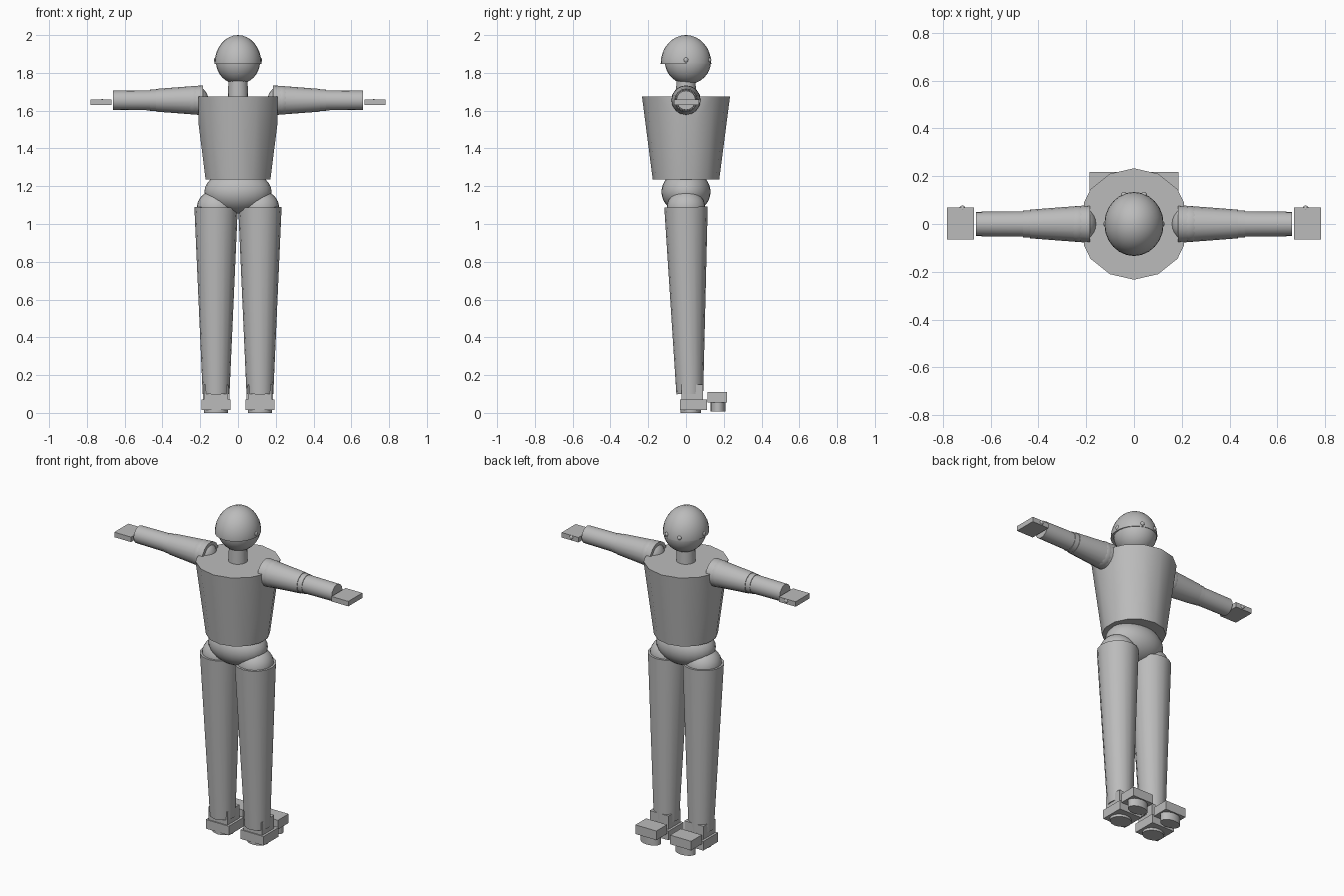
import bpy, bmesh, math
from mathutils import Vector, Matrix

cube = bpy.data.objects.get("Cube")
if cube:
    bpy.data.objects.remove(cube, do_unlink=True)

grey = bpy.data.materials.new("plain grey")
grey.use_nodes = True
grey.diffuse_color = (0.5, 0.5, 0.5, 1)
grey.node_tree.nodes["Principled BSDF"].inputs["Base Color"].default_value = grey.diffuse_color


def finish(name, bm):
    mesh = bpy.data.meshes.new(name)
    bmesh.ops.recalc_face_normals(bm, faces=bm.faces)
    bm.to_mesh(mesh)
    bm.free()
    mesh.materials.append(grey)
    obj = bpy.data.objects.new(name, mesh)
    bpy.context.collection.objects.link(obj)
    bpy.ops.object.select_all(action="DESELECT")
    obj.select_set(True)
    bpy.context.view_layer.objects.active = obj
    bpy.ops.object.shade_smooth_by_angle(angle=math.radians(35))
    return obj


def taper(name, start, end, r1, r2, sides=16, squash=1, clip=None):
    """Capped tapered tube between two points, optionally trimmed at both sides."""
    a, b = Vector(start), Vector(end)
    bm = bmesh.new()
    bmesh.ops.create_cone(bm, cap_ends=True, segments=sides, radius1=r1,
                          radius2=r2, depth=(b - a).length)
    turn = (b - a).to_track_quat("Z", "Y").to_matrix().to_4x4()
    if abs((b - a).normalized().z) > 0.9:
        turn = Vector((0, 0, 1)).rotation_difference(b - a).to_matrix().to_4x4()
    bm.transform(Matrix.Translation((a + b) / 2) @ turn @ Matrix.Diagonal((1, squash, 1, 1)))
    for s in (-1, 1) if clip else ():
        cut = bmesh.ops.bisect_plane(bm, geom=bm.verts[:] + bm.edges[:] + bm.faces[:],
                                     plane_co=(s * clip, 0, 0), plane_no=(s, 0, 0),
                                     clear_outer=True)
        edges = [e for e in cut["geom_cut"] if isinstance(e, bmesh.types.BMEdge)]
        bmesh.ops.holes_fill(bm, edges=edges, sides=0)
    return finish(name, bm)


def ball(name, centre, radii, above=None):
    """Ellipsoid, optionally keeping only what lies above a height."""
    bm = bmesh.new()
    bmesh.ops.create_uvsphere(bm, u_segments=24, v_segments=16, radius=1)
    bm.transform(Matrix.Translation(centre) @ Matrix.Diagonal((*radii, 1)))
    if above is not None:
        cut = bmesh.ops.bisect_plane(bm, geom=bm.verts[:] + bm.edges[:] + bm.faces[:],
                                     plane_co=(0, 0, above), plane_no=(0, 0, -1),
                                     clear_outer=True)
        edges = [e for e in cut["geom_cut"] if isinstance(e, bmesh.types.BMEdge)]
        bmesh.ops.holes_fill(bm, edges=edges, sides=0)
    return finish(name, bm)


def box(name, low, high):
    lo, hi = Vector(low), Vector(high)
    bm = bmesh.new()
    bmesh.ops.create_cube(bm, size=1)
    bm.transform(Matrix.Translation((lo + hi) / 2) @ Matrix.Diagonal((*(hi - lo), 1)))
    return finish(name, bm)


# Head, neck and trunk
ball("skull_cap", (0, 0, 1.85), (0.124, 0.134, 0.15), above=1.848)
ball("face", (0, 0.01, 1.86), (0.117, 0.122, 0.12))
taper("neck", (0, 0, 1.66), (0, 0, 1.78), 0.054, 0.05)
taper("torso", (0, 0, 1.235), (0, 0, 1.675), 0.176, 0.233, sides=14, clip=0.21)
ball("pelvis", (0, 0, 1.17), (0.178, 0.13, 0.115))

for side, s in (("left", 1), ("right", -1)):
    # Face details
    ball(side + "_ear", (s * 0.114, 0, 1.868), (0.014, 0.014, 0.016))
    ball(side + "_eye", (s * 0.042, 0.122, 1.868), (0.012, 0.012, 0.012))

    # Arm, held straight out
    arm = 1.655
    ball(side + "_shoulder", (s * 0.232, 0, arm), (0.076, 0.076, 0.076))
    taper(side + "_upper_arm", (s * 0.185, 0, arm), (s * 0.435, 0, arm), 0.079, 0.06)
    ball(side + "_elbow", (s * 0.44, 0, arm), (0.056, 0.056, 0.056))
    taper(side + "_forearm", (s * 0.43, 0, arm), (s * 0.465, 0, arm), 0.057, 0.056)
    taper(side + "_wrist", (s * 0.465, 0, arm), (s * 0.662, 0, arm), 0.053, 0.051)
    x1, x2 = sorted((s * 0.67, s * 0.782))
    box(side + "_hand", (x1, -0.064, 1.63), (x2, 0.07, 1.66))
    ball(side + "_thumb", (s * 0.718, 0.064, 1.648), (0.013, 0.013, 0.013))

    # Leg
    x = s * 0.116
    ball(side + "_hip", (x, 0, 1.085), (0.102, 0.102, 0.095))
    taper(side + "_leg", (x, 0.02, 0.1), (x, 0, 1.09), 0.071, 0.115)

    # Foot with separate toe block
    box(side + "_ankle", (x - 0.063, -0.025, 0.02), (x + 0.063, 0.09, 0.15))
    box(side + "_foot", (x - 0.077, -0.032, 0.015), (x + 0.077, 0.11, 0.07))
    taper(side + "_heel_sole", (x, 0.025, 0), (x, 0.025, 0.04), 0.063, 0.063, squash=0.85)
    box(side + "_toe", (x - 0.07, 0.115, 0.055), (x + 0.07, 0.217, 0.11))
    taper(side + "_toe_sole", (x, 0.17, 0.008), (x, 0.17, 0.06), 0.062, 0.062, squash=0.65)
